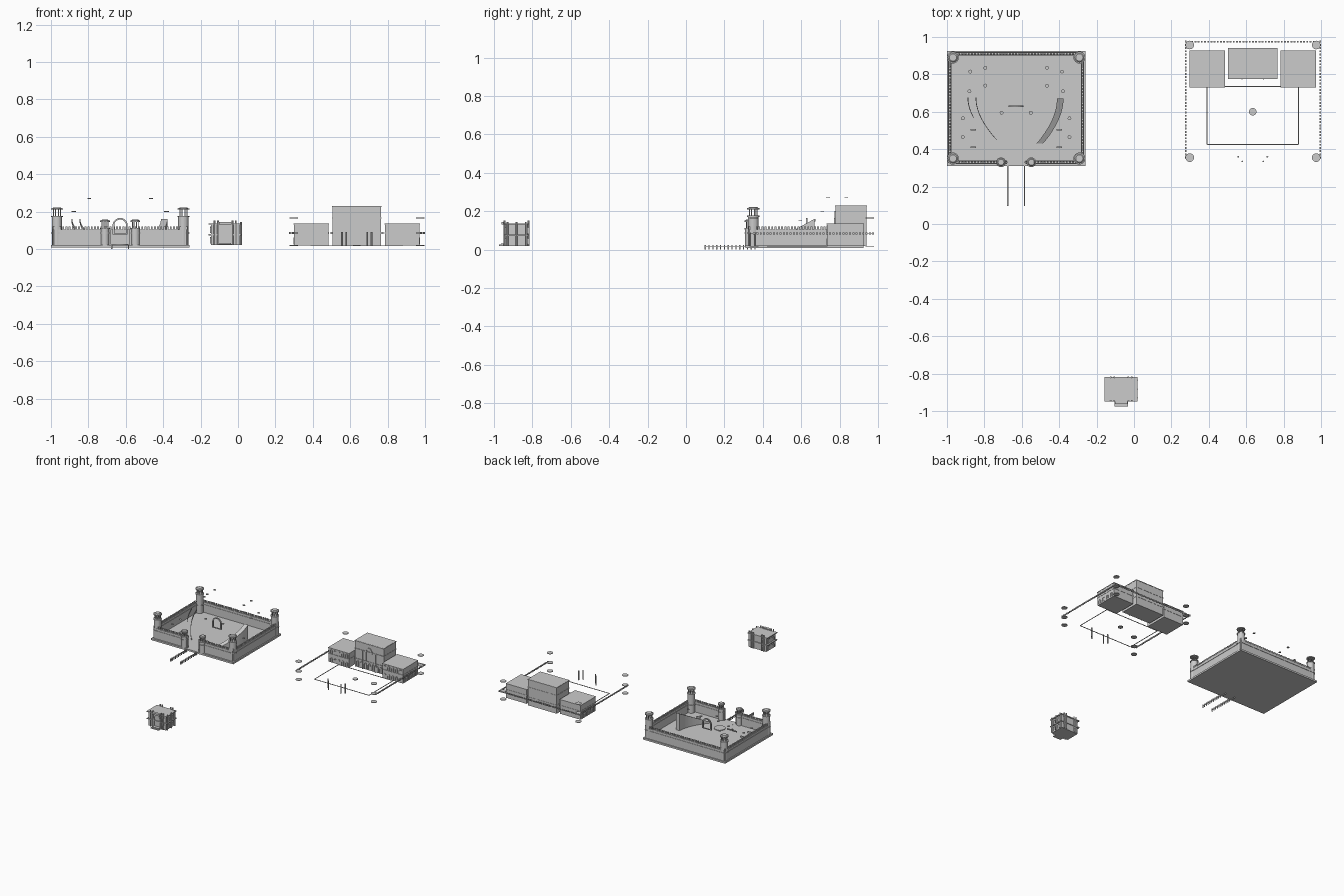
import bpy, bmesh, math
from mathutils import Matrix, Vector

if "Cube" in bpy.data.objects:
    bpy.data.objects.remove(bpy.data.objects["Cube"])


class Part:
    """Collects primitives into one named mesh object."""
    def __init__(self, name):
        self.name, self.bm = name, bmesh.new()

    def box(self, x0, x1, y0, y1, z0, z1):
        m = Matrix.Translation(((x0 + x1) / 2, (y0 + y1) / 2, (z0 + z1) / 2))
        m = m @ Matrix.Diagonal((x1 - x0, y1 - y0, z1 - z0, 1))
        bmesh.ops.create_cube(self.bm, size=1, matrix=m)

    def cyl(self, x, y, r, z0, z1, n=24, r2=None):
        bmesh.ops.create_cone(self.bm, cap_ends=True, segments=n, radius1=r,
                              radius2=r if r2 is None else r2, depth=z1 - z0,
                              matrix=Matrix.Translation((x, y, (z0 + z1) / 2)))

    def arch(self, c, w, h, t=.004, d=.006, along='x'):
        """Pointed arch frame standing on c, facing y (or x)."""
        def outline(s, top):
            spring = h * .6
            pts = [(-s, 0), (-s, spring)]
            for i in range(1, 6):
                a = i / 6 * math.pi / 2
                pts.append((-s * math.cos(a), spring + (top - spring) * math.sin(a) ** 1.2))
            pts.append((0, top))
            return pts + [(-p, q) for p, q in pts[-2::-1]]
        rows = []
        for s, top, e in ((w / 2, h, -d / 2), (w / 2, h, d / 2),
                          (w / 2 - t, h - t, d / 2), (w / 2 - t, h - t, -d / 2)):
            rows.append([self.bm.verts.new(Vector(c) + (Vector((u, e, v)) if along == 'x'
                         else Vector((e, u, v)))) for u, v in outline(s, top)])
        for k in range(4):
            a, b = rows[k], rows[(k + 1) % 4]
            for i in range(len(a) - 1):
                self.bm.faces.new((a[i], a[i + 1], b[i + 1], b[i]))

    def ribbon(self, pts, width, rail=None):
        """Solid curved strip from the floor (or a rail height) to a rising top edge."""
        prev = None
        for x, y, z in pts:
            low = .022 if rail is None else z - rail
            q = [self.bm.verts.new(p) for p in ((x, y, low), (x + width, y, low),
                                                (x + width, y, z), (x, y, z))]
            if prev:
                for k in range(4):
                    self.bm.faces.new((prev[k], prev[(k + 1) % 4], q[(k + 1) % 4], q[k]))
            else:
                self.bm.faces.new(q)
            prev = q
        self.bm.faces.new(prev)

    def done(self):
        bmesh.ops.recalc_face_normals(self.bm, faces=self.bm.faces)
        me = bpy.data.meshes.new(self.name)
        self.bm.to_mesh(me)
        self.bm.free()
        ob = bpy.data.objects.new(self.name, me)
        bpy.context.collection.objects.link(ob)


def span(a, b, step):
    n = max(1, round((b - a) / step))
    return [a + (b - a) * i / n for i in range(n + 1)]


CX = -.63            # axis of the walled court
SIDES = (-1, 1)

# base slab
p = Part("court_base")
p.box(-1, -.26, .31, .925, .008, .022)
p.done()

# perimeter walls with string course and merlons, gate gap in the front
X0, X1, Y0, Y1 = -.985, -.275, .33, .91
p = Part("court_walls")
for z0, z1, t in ((.022, .105, .006), (.083, .088, .009)):
    for x in (X0, X1):
        p.box(x - t, x + t, Y0, Y1, z0, z1)
    p.box(X0, X1, Y1 - t, Y1 + t, z0, z1)
    p.box(X0, CX - .05, Y0 - t, Y0 + t, z0, z1)
    p.box(CX + .05, X1, Y0 - t, Y0 + t, z0, z1)
p.done()
p = Part("court_merlons")
for x in span(X0, X1, .017):
    for y in (Y0, Y1):
        if y == Y1 or abs(x - CX) > .05:
            p.box(x - .005, x + .005, y - .004, y + .004, .105, .121)
for y in span(Y0, Y1, .017):
    for x in (X0, X1):
        p.box(x - .004, x + .004, y - .005, y + .005, .105, .121)
p.done()

# round towers with open kiosks
p = Part("court_towers")
towers = [(CX + s * .338, y, .032, .175) for s in SIDES for y in (.35, .89)]
towers += [(CX + s * .081, .33, .026, .11) for s in SIDES]
for x, y, r, top in towers:
    p.cyl(x, y, r * .86, .02, top)
    for z in (.083, top - .004):
        p.cyl(x, y, r, z, z + .006)
    for k in range(8):
        a = k * math.pi / 4 + math.pi / 8
        p.cyl(x + r * .65 * math.cos(a), y + r * .65 * math.sin(a), .003, top, top + .036, 6)
    p.cyl(x, y, r, top + .035, top + .042)
    p.cyl(x, y, r * .8, top + .042, top + .048, r2=r * .6)
p.done()

# gate bridge railings
p = Part("bridge_rails")
for s in SIDES:
    x = CX + s * .045
    p.box(x - .003, x + .003, .1, .36, .015, .02)
    for y in span(.1, .36, .02):
        p.box(x - .003, x + .003, y - .003, y + .003, 0, .024)
p.done()

# curved stairs: solid flight on the right, thin rails on the left
def flight(x_low, x_high, y0, y1, z0, z1):
    return [(x_low + (x_high - x_low) * math.sin(t * math.pi / 2) ** .9,
             y0 + (y1 - y0) * t, z0 + (z1 - z0) * t) for t in span(0, 1, .06)]

p = Part("solid_stair")
p.ribbon(flight(-.522, -.412, .43, .67, .03, .16), .035)
p.done()
p = Part("stair_rails")
p.ribbon(flight(-.735, -.847, .45, .675, .04, .16), .004, .012)
p.ribbon(flight(-.86, -.89, .57, .675, .1, .16), .004, .012)
p.done()

# throne arch, fountain and floating lamp discs
p = Part("court_arch")
p.arch((CX, .63, .08), .08, .086, .009, .008)
p.box(CX - .04, CX + .04, .626, .634, .078, .084)
p.done()
p = Part("court_fountain")
p.cyl(CX, .465, .042, .02, .027, 32)
p.done()
p = Part("court_discs")
for s in SIDES:
    for dx, y, z in ((.165, .835, .27), (.165, .74, .27), (.245, .815, .2), (.25, .71, .2),
                     (.285, .565, .1), (.285, .465, .1), (.078, .595, .15)):
        p.cyl(CX + s * dx, y, .01, z - .002, z + .002, 12)
    for y in (.505, .41):
        p.box(CX + s * .23 - .015, CX + s * .23 + .015, y - .004, y + .004, .022, .035)
p.done()

# palace blocks: tall centre, two wings, floor ledges
PX = .635
p = Part("palace_blocks")
p.box(.505, .765, .78, .94, .018, .23)
for z in (.085, .165, .226):
    p.box(.503, .767, .776, .942, z - .002, z + .003)
for s in SIDES:
    a, b = sorted((PX + s * .15, PX + s * .335))
    p.box(a, b, .735, .925, .018, .135)
    for z in (.085, .132):
        p.box(a - .002, b + .002, .731, .927, z - .002, z + .003)
p.done()
p = Part("palace_arches")
for s in SIDES:
    for i in range(5):
        for z in (.025, .092):
            p.arch((PX + s * (.172 + i * .035), .734, z), .022, .034)
    for i in range(4):
        p.arch((PX + s * .336, .76 + i * .045, .025), .024, .036, along='y')
p.arch((PX, .778, .09), .06, .11)
for i in range(-3, 4):
    p.arch((PX + i * .035, .778, .025), .024, .05)
for s in SIDES:
    p.box(PX + s * .057 - .003, PX + s * .057 + .003, .772, .778, .018, .165)
p.done()

# palace court: path outline, posts, pool
p = Part("palace_path")
for y in (.425, .735):
    p.box(.39, .88, y - .002, y + .002, .015, .019)
for x in (.39, .88):
    p.box(x - .002, x + .002, .425, .735, .015, .019)
p.cyl(PX, .6, .02, .015, .02)
p.done()
p = Part("palace_posts")
for s in SIDES:
    p.cyl(PX + s * .078, .36, .005, .015, .09, 8)
    p.cyl(PX + s * .056, .335, .004, .015, .09, 8)
p.done()

# palace perimeter: separate merlons and tower discs
p = Part("palace_merlons")
for y in span(.355, .975, .017):
    for x in (.277, .995):
        p.box(x - .004, x + .004, y - .005, y + .005, .08, .09)
for x in span(.277, .995, .017):
    p.box(x - .005, x + .005, .971, .979, .08, .09)
p.done()
p = Part("palace_tower_discs")
for x in (.298, .974):
    for y in (.355, .957):
        for z in (.018, .085, .165):
            p.cyl(x, y, .023, z - .002, z + .002)
p.done()

# detached gatehouse with bay, ledges, corner posts and arches
p = Part("gatehouse")
GX = -.068
p.box(-.145, .01, -.94, -.825, .02, .135)
for z in (.072, .13):
    p.box(-.157, .02, -.948, -.818, z, z + .007)
for z, w, y in ((.02, .036, -.975), (.026, .03, -.965)):
    p.box(GX - w, GX + w, y, -.94, z, z + .006)
p.box(GX - .034, GX + .034, -.962, -.94, .13, .145)
for x in (-.125, GX - .038, GX + .038, -.012):
    for y in (-.945, -.82):
        p.cyl(x, y, .005, .02, .152, 8)
for y in (-.93, -.883, -.835):
    p.cyl(.017, y, .005, .02, .145, 8)
p.done()
p = Part("gatehouse_arches")
p.arch((GX, -.943, .024), .064, .105, .006, .01)
for z in (.028, .085):
    for x in (-.118, -.018):
        for y in (-.941, -.824):
            p.arch((x, y, z), .024, .036)
    for x in (-.146, .011):
        for y in (-.91, -.858):
            p.arch((x, y, z), .03, .036, along='y')
p.done()
